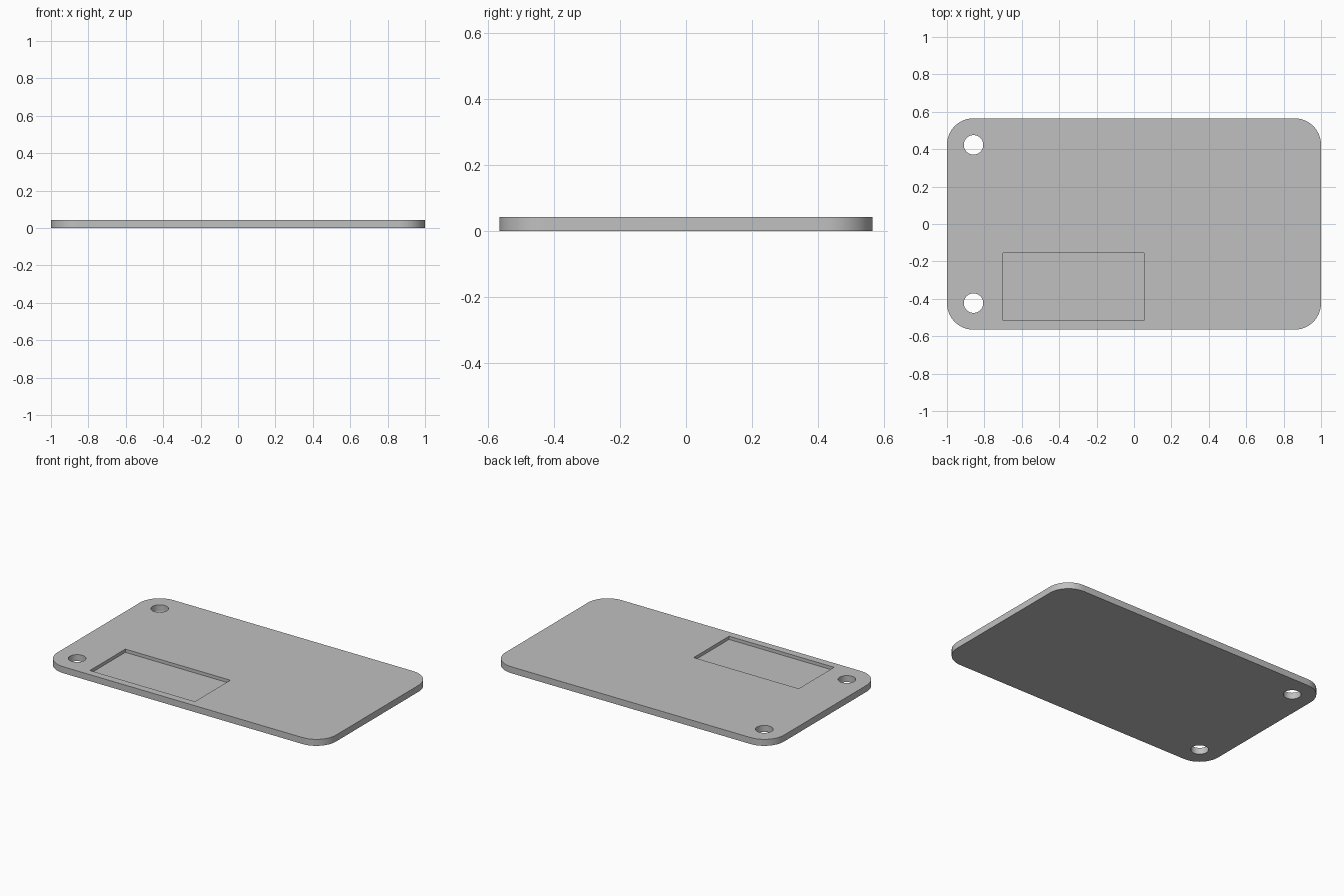
import bpy
import bmesh
from math import radians, sin, cos

default_cube = bpy.data.objects.get("Cube")
if default_cube:
    bpy.data.objects.remove(default_cube, do_unlink=True)

LENGTH, WIDTH, THICK = 2.0, 1.13, 0.042
CORNER = 0.142
HOLE_RADIUS = 0.052
POCKET_FLOOR = 0.021

grey = bpy.data.materials.new("plain grey")
grey.use_nodes = True
colour = (0.53, 0.53, 0.53, 1)
grey.diffuse_color = colour
grey.node_tree.nodes["Principled BSDF"].inputs["Base Color"].default_value = colour


def prism(name, outline, z0, z1):
    """Extrude a closed outline from z0 up to z1."""
    bm = bmesh.new()
    base = bm.faces.new([bm.verts.new((x, y, z0)) for x, y in outline])
    top = bmesh.ops.extrude_face_region(bm, geom=[base])["geom"]
    verts = [v for v in top if isinstance(v, bmesh.types.BMVert)]
    bmesh.ops.translate(bm, vec=(0, 0, z1 - z0), verts=verts)
    bmesh.ops.recalc_face_normals(bm, faces=bm.faces)
    mesh = bpy.data.meshes.new(name)
    bm.to_mesh(mesh)
    bm.free()
    mesh.materials.append(grey)
    obj = bpy.data.objects.new(name, mesh)
    bpy.context.collection.objects.link(obj)
    return obj


def arc(cx, cy, radius, start, sweep, steps):
    angles = [radians(start + sweep * i / steps) for i in range(steps + 1)]
    return [(cx + radius * cos(a), cy + radius * sin(a)) for a in angles]


# Rounded plate
cx, cy = LENGTH / 2 - CORNER, WIDTH / 2 - CORNER
outline = []
for i, (sx, sy) in enumerate([(1, 1), (-1, 1), (-1, -1), (1, -1)]):
    outline += arc(sx * cx, sy * cy, CORNER, 90 * i, 90, 16)
plate = prism("plate", outline, 0, THICK)

# Two through holes and a shallow rectangular pocket
cutters = [prism("hole_cutter", arc(-cx, s * cy, HOLE_RADIUS, 0, 360, 48)[:-1], -0.1, 0.1)
           for s in (1, -1)]
x0, x1, y0, y1 = -0.70, 0.053, -0.517, -0.155
cutters.append(prism("pocket_cutter", [(x0, y0), (x1, y0), (x1, y1), (x0, y1)],
                     POCKET_FLOOR, 0.1))

bpy.context.view_layer.objects.active = plate
for cutter in cutters:
    cutter.hide_render = True
    cut = plate.modifiers.new("cut", "BOOLEAN")
    cut.operation = "DIFFERENCE"
    cut.solver = "EXACT"
    cut.object = cutter
    bpy.ops.object.modifier_apply(modifier=cut.name)
    bpy.data.objects.remove(cutter, do_unlink=True)

# Smooth round walls, sharp rims
bpy.ops.object.select_all(action="DESELECT")
plate.select_set(True)
bpy.ops.object.shade_smooth_by_angle(angle=radians(30))
